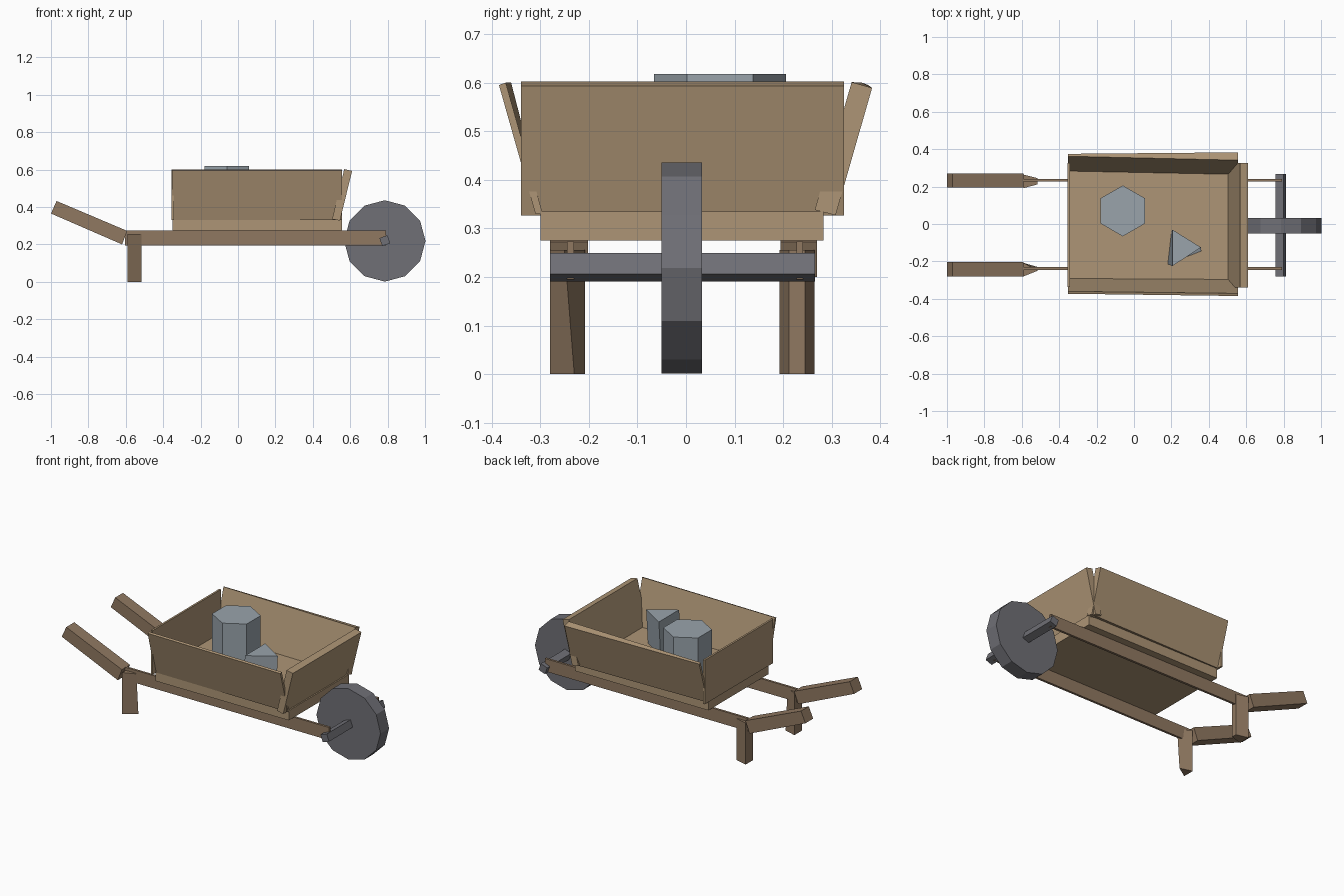
import bpy, bmesh, math

if "Cube" in bpy.data.objects:
    bpy.data.objects.remove(bpy.data.objects["Cube"])


def material(name, rgb):
    m = bpy.data.materials.new(name)
    m.diffuse_color = (*rgb, 1)
    m.use_nodes = True
    m.node_tree.nodes["Principled BSDF"].inputs["Base Color"].default_value = m.diffuse_color
    return m


TRAY = material("light_wood", (0.42, 0.30, 0.18))
FRAME = material("dark_wood", (0.28, 0.19, 0.12))
METAL = material("wheel_grey", (0.16, 0.16, 0.18))
STONE = material("stone_grey", (0.32, 0.37, 0.41))


def loft(name, start, end, mat):
    """Solid between two matching outlines of 3D points."""
    bm = bmesh.new()
    a = [bm.verts.new(p) for p in start]
    b = [bm.verts.new(p) for p in end]
    n = len(a)
    bm.faces.new(a)
    bm.faces.new(b[::-1])
    for i in range(n):
        j = (i + 1) % n
        bm.faces.new((a[j], a[i], b[i], b[j]))
    bmesh.ops.recalc_face_normals(bm, faces=bm.faces)
    me = bpy.data.meshes.new(name)
    bm.to_mesh(me)
    bm.free()
    me.materials.append(mat)
    ob = bpy.data.objects.new(name, me)
    bpy.context.collection.objects.link(ob)
    return ob


def along_y(name, profile, y0, y1, mat):
    return loft(name, [(x, y0, z) for x, z in profile], [(x, y1, z) for x, z in profile], mat)


def along_x(name, prof0, prof1, x0, x1, mat):
    return loft(name, [(x0, y, z) for y, z in prof0], [(x1, y, z) for y, z in prof1], mat)


def along_z(name, low, high, z0, z1, mat):
    return loft(name, [(x, y, z0) for x, y in low], [(x, y, z1) for x, y in high], mat)


def rect(a0, a1, b0, b1):
    return [(a0, b0), (a1, b0), (a1, b1), (a0, b1)]


def ngon(cx, cy, r, n, turn):
    return [(cx + r * math.cos(turn + math.tau * i / n),
             cy + r * math.sin(turn + math.tau * i / n)) for i in range(n)]


# tray floor and end boards
along_y("tray_floor", rect(-0.35, 0.555, 0.275, 0.335), -0.30, 0.283, TRAY)
along_y("tray_back_board", rect(-0.355, -0.343, 0.33, 0.60), -0.338, 0.325, TRAY)
along_y("tray_front_board", [(0.503, 0.335), (0.545, 0.327), (0.61, 0.593), (0.568, 0.602)],
        -0.34, 0.325, TRAY)

# leaning side boards, the left one thickening towards the wheel
along_x("tray_side_right",
        [(-0.290, 0.33), (-0.303, 0.33), (-0.373, 0.595), (-0.360, 0.60)],
        [(-0.295, 0.33), (-0.310, 0.33), (-0.385, 0.595), (-0.371, 0.60)], -0.352, 0.557, TRAY)
along_x("tray_side_left",
        [(0.283, 0.335), (0.296, 0.33), (0.375, 0.595), (0.362, 0.60)],
        [(0.265, 0.338), (0.308, 0.327), (0.383, 0.589), (0.341, 0.601)], -0.352, 0.557, TRAY)

# thin rails and chunky handles
for side, y, h0, h1 in (("right", -0.238, -0.28, -0.202), ("left", 0.234, 0.195, 0.27)):
    along_y("rail_" + side, rect(-0.605, 0.79, 0.195, 0.273), y - 0.007, y + 0.007, FRAME)
    along_y("handle_" + side, [(-1, 0.365), (-0.97, 0.432), (-0.592, 0.272), (-0.62, 0.2)],
            h0, h1, FRAME)

# legs, narrowing towards the wheel
right_low = [(-0.59, -0.28), (-0.59, -0.208), (-0.515, -0.23)]
right_high = [(-0.59, -0.28), (-0.59, -0.208), (-0.515, -0.25)]
along_z("leg_right", right_low, right_high, 0, 0.255, FRAME)
left = [(-0.59, 0.192), (-0.59, 0.264), (-0.515, 0.245), (-0.515, 0.212)]
along_z("leg_left", left, left, 0, 0.255, FRAME)

# wheel and square axle
along_y("wheel", ngon(0.785, 0.2185, 0.2175, 12, math.pi / 2), -0.05, 0.033, METAL)
along_y("axle", ngon(0.785, 0.22, 0.032, 4, math.radians(65)), -0.28, 0.266, METAL)

# stone load
hexagon = ngon(-0.06, 0.07, 0.136, 6, math.pi / 2)
along_z("stone_block", hexagon, hexagon, 0.33, 0.618, STONE)
along_z("stone_wedge", [(0.20, -0.04), (0.36, -0.145), (0.18, -0.215)],
        [(0.205, -0.03), (0.358, -0.125), (0.205, -0.225)], 0.33, 0.55, STONE)
